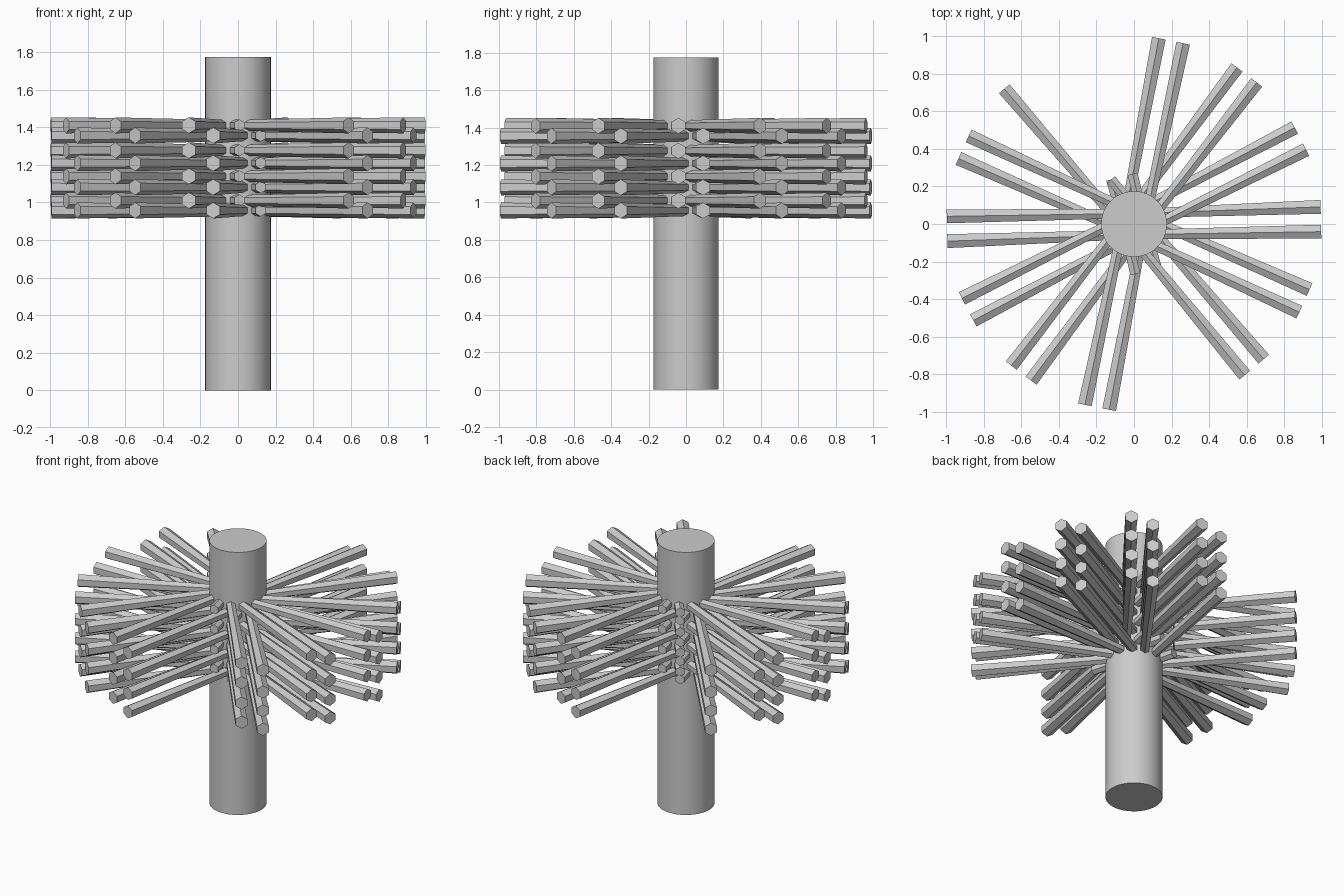
import bpy, bmesh, math
from mathutils import Matrix, Vector

cube = bpy.data.objects.get("Cube")
if cube:
    bpy.data.objects.remove(cube)

grey = bpy.data.materials.new("light grey")
grey.use_nodes = True
colour = (0.6, 0.6, 0.6, 1)
grey.diffuse_color = colour
grey.node_tree.nodes["Principled BSDF"].inputs["Base Color"].default_value = colour

COLUMN_RADIUS, COLUMN_HEIGHT = 0.175, 1.775
ROD_LENGTH, STUB_LENGTH = 0.995, 0.26
ROOT_RADIUS, TIP_RADIUS = 0.028, 0.0425
ROOT_OFFSET, TIP_OFFSET = 0.056, 0.066
SPOKES = 14
FIRST_ANGLE = math.radians(1.45)


def add_object(name, bm):
    mesh = bpy.data.meshes.new(name)
    bm.to_mesh(mesh)
    bm.free()
    mesh.materials.append(grey)
    obj = bpy.data.objects.new(name, mesh)
    bpy.context.collection.objects.link(obj)
    return obj


def add_rod(bm, angle, side, z, length):
    """Six-sided rod, widening outwards, set to one side of its spoke line."""
    out = Vector((math.cos(angle), math.sin(angle), 0))
    across = Vector((-out.y, out.x, 0)) * side
    share = length / ROD_LENGTH
    up = Vector((0, 0, 1))
    root = across * ROOT_OFFSET + up * z
    tip = across * (ROOT_OFFSET + (TIP_OFFSET - ROOT_OFFSET) * share) + out * length + up * z
    axis = (tip - root).normalized()
    # a ridge of the hexagon points straight up
    matrix = Matrix((up.cross(axis), up, axis)).transposed().to_4x4()
    matrix.translation = (root + tip) / 2
    bmesh.ops.create_cone(bm, cap_ends=True, segments=6, radius1=ROOT_RADIUS,
                          radius2=ROOT_RADIUS + (TIP_RADIUS - ROOT_RADIUS) * share,
                          depth=(tip - root).length, matrix=matrix)


# central column
bm = bmesh.new()
bmesh.ops.create_cone(bm, cap_ends=True, segments=48, radius1=COLUMN_RADIUS,
                      radius2=COLUMN_RADIUS, depth=COLUMN_HEIGHT,
                      matrix=Matrix.Translation((0, 0, COLUMN_HEIGHT / 2)))
column = add_object("column", bm)
bpy.context.view_layer.objects.active = column
column.select_set(True)
bpy.ops.object.shade_smooth_by_angle(angle=math.radians(30))

# tiers of rods, alternating sides; some spokes are cut short to stubs
tiers = {
    1: ("left_rods", (1.356, 1.209, 1.081, 0.957), (4, 11)),
    -1: ("right_rods", (1.41, 1.277, 1.139, 1.01), (4, 5, 11)),
}
for side, (name, heights, stubs) in tiers.items():
    for number, z in enumerate(heights, 1):
        bm = bmesh.new()
        for spoke in range(SPOKES):
            angle = FIRST_ANGLE + spoke * math.tau / SPOKES
            length = STUB_LENGTH if spoke in stubs else ROD_LENGTH
            add_rod(bm, angle, side, z, length)
        add_object(f"{name}_tier_{number}", bm)
